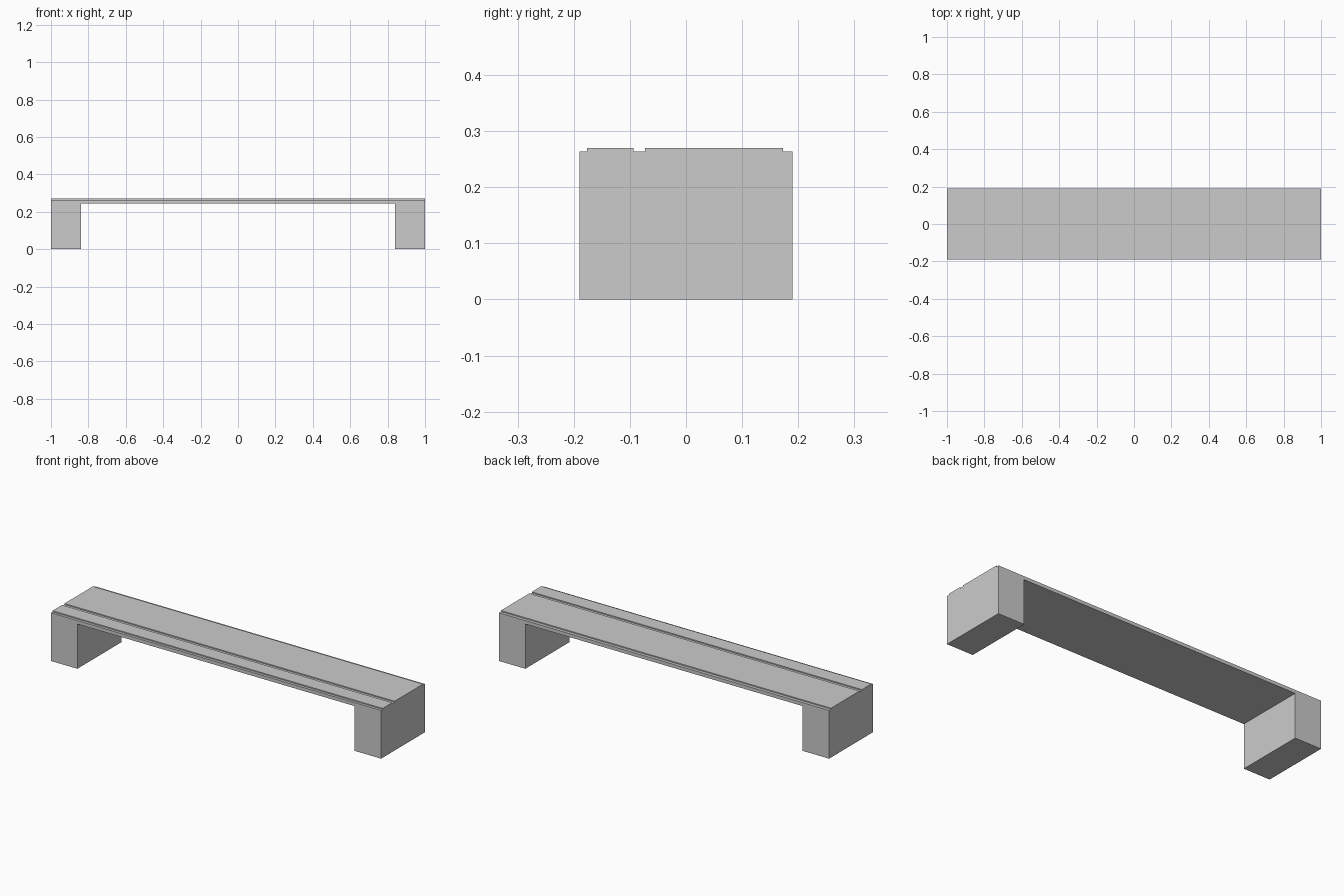
import bpy, bmesh

if "Cube" in bpy.data.objects:
    bpy.data.objects.remove(bpy.data.objects["Cube"])

DEPTH = 0.19      # half depth of the frame
DECK_TOP = 0.264  # top of the frame
DECK_LOW = 0.245  # underside of the frame between the legs
LEG_IN = 0.84     # inner face of each leg
TOP = 0.27        # top of the raised slats


def extrude_profile(name, points, offset):
    """Fill a closed outline and extrude it into a solid."""
    bm = bmesh.new()
    face = bm.faces.new([bm.verts.new(p) for p in points])
    grown = bmesh.ops.extrude_face_region(bm, geom=[face])["geom"]
    bmesh.ops.translate(bm, vec=offset,
                        verts=[g for g in grown if isinstance(g, bmesh.types.BMVert)])
    bmesh.ops.recalc_face_normals(bm, faces=bm.faces)
    mesh = bpy.data.meshes.new(name)
    bm.to_mesh(mesh)
    bm.free()
    obj = bpy.data.objects.new(name, mesh)
    bpy.context.collection.objects.link(obj)
    return obj


# Bench frame: two block legs joined by a thin deck
outline = [(-1, 0), (-LEG_IN, 0), (-LEG_IN, DECK_LOW), (LEG_IN, DECK_LOW),
           (LEG_IN, 0), (1, 0), (1, DECK_TOP), (-1, DECK_TOP)]
extrude_profile("bench_frame", [(x, -DEPTH, z) for x, z in outline], (0, 2 * DEPTH, 0))

# Raised slats along the deck, one narrow and one wide, set slightly into it
for name, y0, y1 in (("front_slat", -0.176, -0.094), ("main_slat", -0.073, 0.173)):
    z0 = DECK_TOP - 0.006
    section = [(y0, z0), (y1, z0), (y1, TOP), (y0, TOP)]
    extrude_profile(name, [(-1, y, z) for y, z in section], (2, 0, 0))
